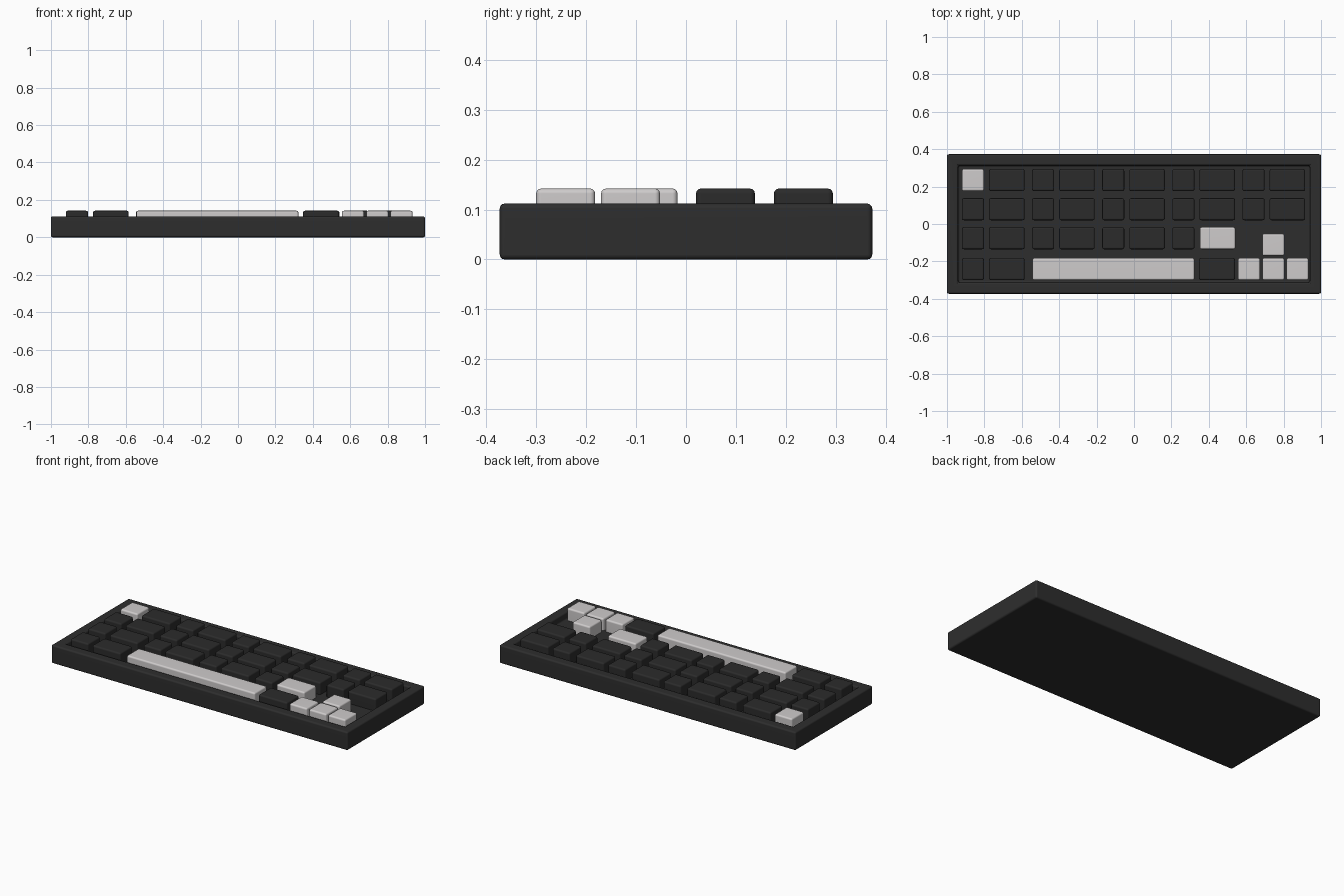
import bpy, bmesh
from mathutils import Matrix, Vector

if "Cube" in bpy.data.objects:
    bpy.data.objects.remove(bpy.data.objects["Cube"])


def material(name, rgb):
    m = bpy.data.materials.new(name)
    m.diffuse_color = (*rgb, 1)
    m.use_nodes = True
    m.node_tree.nodes["Principled BSDF"].inputs["Base Color"].default_value = m.diffuse_color
    return m


CASE = material("charcoal_case", (0.027, 0.027, 0.027))
DARK = material("dark_keycap", (0.024, 0.024, 0.024))
LIGHT = material("light_keycap", (0.62, 0.60, 0.60))

CASE_TOP = 0.112
FLOOR = 0.068
KEY_TOP = 0.142


def box_bmesh(x0, x1, y0, y1, z0, z1):
    bm = bmesh.new()
    size = Vector((x1 - x0, y1 - y0, z1 - z0))
    mid = Vector((x0 + x1, y0 + y1, z0 + z1)) / 2
    bmesh.ops.create_cube(
        bm, size=1, matrix=Matrix.Translation(mid) @ Matrix.Diagonal((*size, 1)))
    return bm


def finish(bm, name, mat, bevel):
    bmesh.ops.recalc_face_normals(bm, faces=bm.faces)
    me = bpy.data.meshes.new(name)
    bm.to_mesh(me)
    bm.free()
    me.materials.append(mat)
    ob = bpy.data.objects.new(name, me)
    bpy.context.collection.objects.link(ob)
    mod = ob.modifiers.new("rounded_edges", 'BEVEL')
    mod.width = bevel
    mod.segments = 3
    mod.limit_method = 'ANGLE'
    for p in me.polygons:
        p.use_smooth = True
    wn = ob.modifiers.new("clean_shading", 'WEIGHTED_NORMAL')
    wn.keep_sharp = True
    return ob


# case: rounded tray with a sunken key bed
bm = box_bmesh(-1, 1, -0.373, 0.373, 0, CASE_TOP)
bm.normal_update()
top = max(bm.faces, key=lambda f: f.calc_center_median().z)
bmesh.ops.inset_region(bm, faces=[top], thickness=0.06, use_even_offset=True)
bed = bmesh.ops.extrude_discrete_faces(bm, faces=[top])["faces"][0]
bmesh.ops.translate(bm, verts=bed.verts, vec=(0, 0, FLOOR - CASE_TOP))
finish(bm, "case", CASE, 0.01)


# keycaps
def key(name, x0, x1, y0, mat):
    bm = box_bmesh(x0, x1, y0, y0 + 0.118, FLOOR - 0.012, KEY_TOP)
    finish(bm, name, mat, 0.01)


NARROW, WIDE, PITCH = 0.118, 0.19, 0.375
ROWS = [0.176, 0.02, -0.135, -0.3]
COUNTS = [10, 10, 7, 2]

# alternating narrow and wide keys in each row
for r, (y, count) in enumerate(zip(ROWS, COUNTS)):
    for i in range(count):
        wide = i % 2
        x = -0.92 + PITCH * (i // 2) + (0.145 if wide else 0)
        corner = r == 0 and i == 0
        key("escape_key" if corner else f"key_row{r + 1}_{i + 1}",
            x, x + (WIDE if wide else NARROW), y, LIGHT if corner else DARK)

# special keys
key("enter_key", 0.352, 0.542, ROWS[2], LIGHT)
key("space_bar", -0.543, 0.323, ROWS[3], LIGHT)
key("modifier_key", 0.348, 0.54, ROWS[3], DARK)
for name, x, y in (("arrow_left", 0.556, -0.3), ("arrow_down", 0.686, -0.3),
                   ("arrow_right", 0.815, -0.3), ("arrow_up", 0.686, -0.17)):
    key(name, x, x + NARROW, y, LIGHT)
